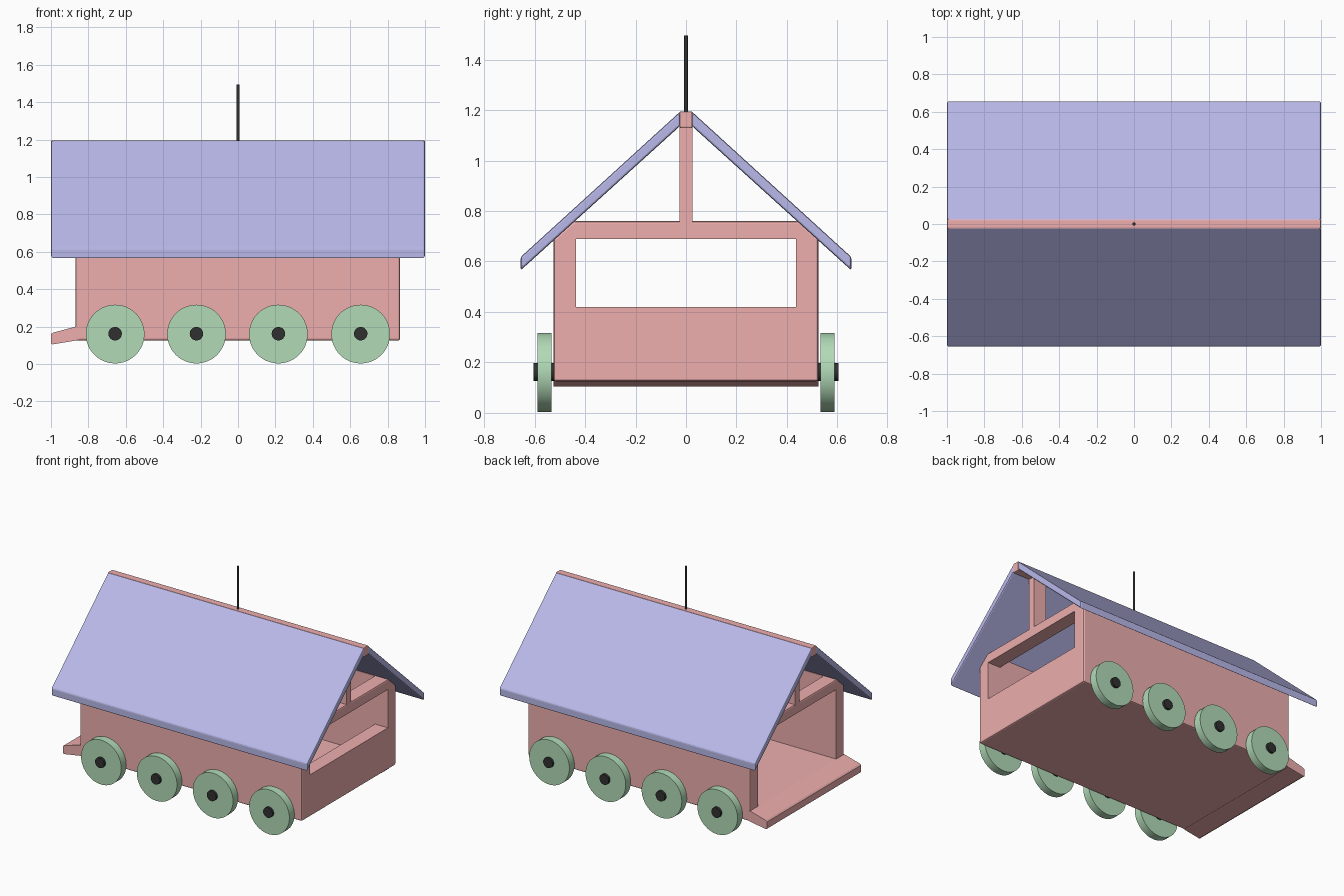
import bpy, bmesh, math
from mathutils import Matrix

if "Cube" in bpy.data.objects:
    bpy.data.objects.remove(bpy.data.objects["Cube"])


def material(name, rgb):
    m = bpy.data.materials.new(name)
    m.diffuse_color = (*rgb, 1)
    m.use_nodes = True
    m.node_tree.nodes["Principled BSDF"].inputs["Base Color"].default_value = m.diffuse_color
    return m


RED = material("red", (0.85, 0.42, 0.42))
BLUE = material("blue", (0.48, 0.48, 0.82))
GREEN = material("green", (0.44, 0.70, 0.47))
BLACK = material("black", (0.03, 0.03, 0.03))


def finish(name, bm, mat):
    bmesh.ops.recalc_face_normals(bm, faces=bm.faces[:])
    me = bpy.data.meshes.new(name)
    bm.to_mesh(me)
    bm.free()
    ob = bpy.data.objects.new(name, me)
    bpy.context.collection.objects.link(ob)
    if mat:
        me.materials.append(mat)
    return ob


def bevel(ob, width):
    b = ob.modifiers.new("bevel", 'BEVEL')
    b.width = width
    b.segments = 2
    b.limit_method = 'ANGLE'


def prism(name, points, lo, hi, axis, mat):
    """Extrude a (y, z) profile along x, or an (x, z) profile along y."""
    bm = bmesh.new()
    place = (lambda p, t: (t, p[0], p[1])) if axis == 'x' else (lambda p, t: (p[0], t, p[1]))
    a = [bm.verts.new(place(p, lo)) for p in points]
    b = [bm.verts.new(place(p, hi)) for p in points]
    bm.faces.new(a)
    bm.faces.new(b)
    for i in range(len(a)):
        j = (i + 1) % len(a)
        bm.faces.new((a[i], a[j], b[j], b[i]))
    return finish(name, bm, mat)


def box(name, x0, x1, w, z0, z1, mat):
    return prism(name, [(-w, z0), (w, z0), (w, z1), (-w, z1)], x0, x1, 'x', mat)


def cylinder(name, r, y0, y1, x, z, mat, sides=48):
    bm = bmesh.new()
    m = Matrix.Translation((x, (y0 + y1) / 2, z)) @ Matrix.Rotation(math.pi / 2, 4, 'X')
    bmesh.ops.create_cone(bm, cap_ends=True, segments=sides, radius1=r, radius2=r,
                          depth=y1 - y0, matrix=m)
    return smooth(finish(name, bm, mat))


def smooth(ob):
    bpy.ops.object.select_all(action='DESELECT')
    ob.select_set(True)
    bpy.context.view_layer.objects.active = ob
    bpy.ops.object.shade_smooth_by_angle(angle=math.radians(30))
    return ob


# Hollow body: doorway at the left end, window at the right end
body = prism("body", [(-0.525, 0.125), (0.525, 0.125), (0.525, 0.69), (0.445, 0.76),
                      (-0.445, 0.76), (-0.525, 0.69)], -0.868, 0.866, 'x', RED)
bevel(body, 0.01)
for name, x0, x1, z0, z1 in (("interior_cutter", -0.77, 0.766, 0.2, 1.0),
                             ("doorway_cutter", -1.1, -0.7, 0.2, 0.69),
                             ("window_cutter", 0.7, 1.1, 0.42, 0.69)):
    cutter = box(name, x0, x1, 0.435, z0, z1, None)
    cutter.hide_render = True
    cutter.hide_viewport = True
    cutter.display_type = 'WIRE'
    cut = body.modifiers.new(name, 'BOOLEAN')
    cut.operation = 'DIFFERENCE'
    cut.solver = 'EXACT'
    cut.object = cutter

# Sloping doorstep
prism("doorstep", [(-0.85, 0.13), (-0.87, 0.125), (-0.99, 0.105), (-1.0, 0.11), (-1.0, 0.158),
                   (-0.99, 0.167), (-0.868, 0.2), (-0.85, 0.2)], -0.525, 0.525, 'y', RED)

# Gable posts and ridge beam
for name, x0 in (("left_gable_post", -0.868), ("right_gable_post", 0.766)):
    box(name, x0, x0 + 0.1, 0.026, 0.75, 1.15, RED)
ridge = box("ridge_beam", -1.0, 1.0, 0.026, 1.128, 1.195, RED)
bevel(ridge, 0.006)

# Roof slopes
for name, s in (("front_roof", -1), ("back_roof", 1)):
    roof = prism(name, [(s * 0.022, 1.195), (s * 0.655, 0.618), (s * 0.655, 0.565),
                        (s * 0.022, 1.138)], -1.0, 1.0, 'x', BLUE)
    bevel(roof, 0.008)

# Wheels and axles
for i, x in enumerate((-0.657, -0.222, 0.216, 0.656)):
    cylinder(f"axle_{i + 1}", 0.036, -0.605, 0.605, x, 0.162, BLACK, 32)
    for side, y0 in (("front", -0.588), ("back", 0.532)):
        cylinder(f"{side}_wheel_{i + 1}", 0.157, y0, y0 + 0.056, x, 0.16, GREEN)

# Antenna
bm = bmesh.new()
bmesh.ops.create_cone(bm, cap_ends=True, segments=16, radius1=0.008, radius2=0.008,
                      depth=0.335, matrix=Matrix.Translation((0, 0, 1.3275)))
smooth(finish("antenna", bm, BLACK))
